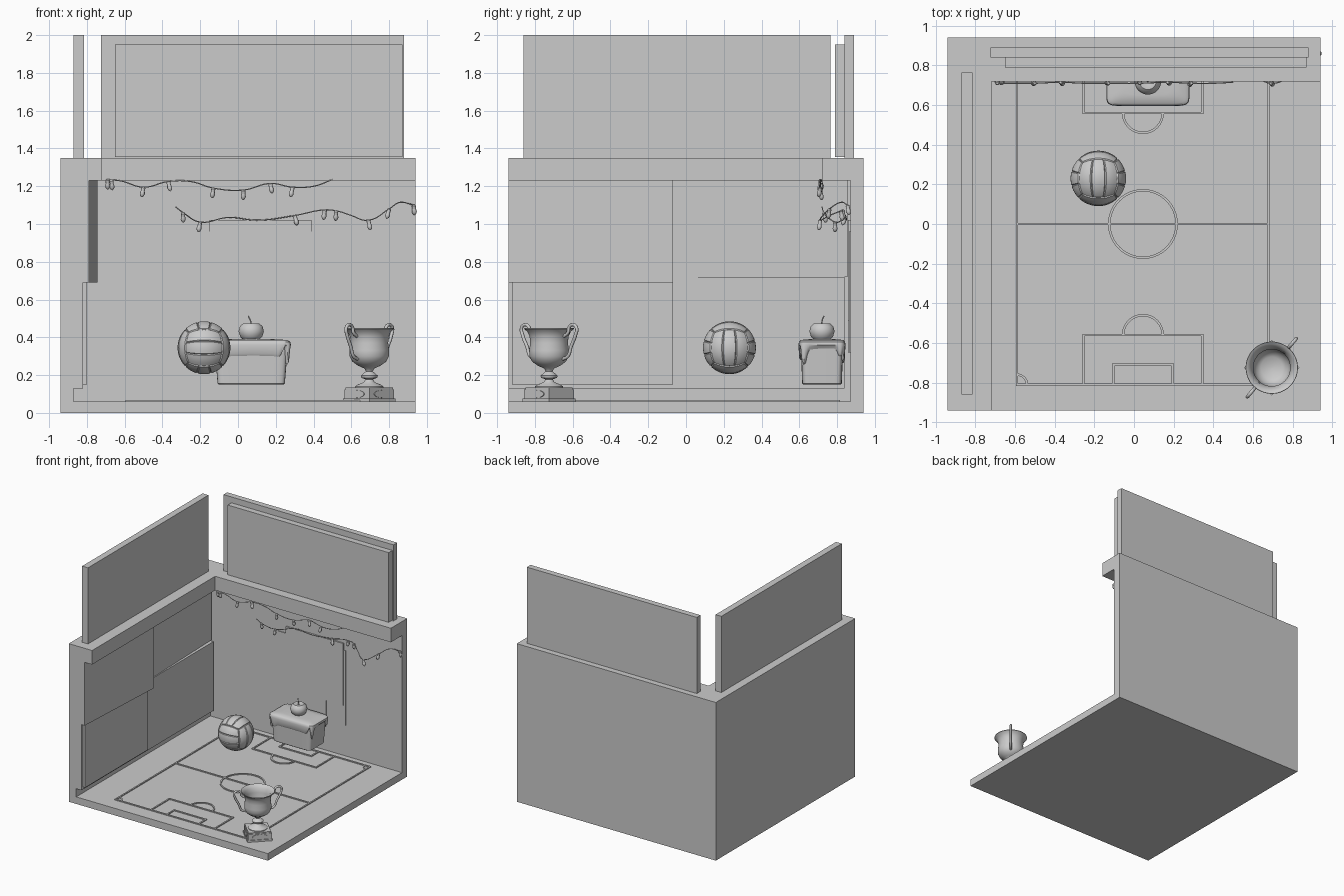
import bpy, bmesh, math
from math import sin, cos, pi
from mathutils import Vector, Matrix

if "Cube" in bpy.data.objects:
    bpy.data.objects.remove(bpy.data.objects["Cube"])

def add_mesh(name, verts, faces, smooth=False, merge=0.0):
    bm = bmesh.new()
    vs = [bm.verts.new(v) for v in verts]
    for f in faces:
        bm.faces.new([vs[i] for i in f])
    if merge:
        bmesh.ops.remove_doubles(bm, verts=bm.verts, dist=merge)
    bmesh.ops.recalc_face_normals(bm, faces=bm.faces)
    me = bpy.data.meshes.new(name)
    bm.to_mesh(me); bm.free()
    ob = bpy.data.objects.new(name, me)
    bpy.context.collection.objects.link(ob)
    if smooth:
        bpy.ops.object.select_all(action='DESELECT')
        ob.select_set(True)
        bpy.context.view_layer.objects.active = ob
        bpy.ops.object.shade_smooth_by_angle(angle=math.radians(40))
    return ob

def prism(name, pts, z0, z1):
    n = len(pts)
    verts = [(x, y, z0) for x, y in pts] + [(x, y, z1) for x, y in pts]
    faces = [list(range(n))[::-1], list(range(n, 2 * n))]
    faces += [(i, (i + 1) % n, n + (i + 1) % n, n + i) for i in range(n)]
    return add_mesh(name, verts, faces)

def box(name, x0, x1, y0, y1, z0, z1):
    return prism(name, [(x0, y0), (x1, y0), (x1, y1), (x0, y1)], z0, z1)

def loft(name, rings):
    n = len(rings[0])
    verts = [v for r in rings for v in r]
    faces = [(k*n + i, k*n + (i+1) % n, (k+1)*n + (i+1) % n, (k+1)*n + i)
             for k in range(len(rings) - 1) for i in range(n)]
    faces += [list(range(n))[::-1], list(range((len(rings)-1)*n, len(rings)*n))]
    return add_mesh(name, verts, faces, True)

def lathe(name, profile, loc, segs=40, tilt=None):
    rot = tilt or Matrix.Identity(3)
    return loft(name, [[Vector(loc) + rot @ Vector((r*cos(2*pi*i/segs), r*sin(2*pi*i/segs), z))
                        for i in range(segs)] for r, z in profile])

def tube(name, pts, radius):
    cu = bpy.data.curves.new(name, 'CURVE')
    cu.dimensions = '3D'
    cu.bevel_depth, cu.bevel_resolution, cu.resolution_u = radius, 2, 6
    cu.use_fill_caps = True
    sp = cu.splines.new('BEZIER')
    sp.bezier_points.add(len(pts) - 1)
    for b, p in zip(sp.bezier_points, pts):
        b.co = p
        b.handle_left_type = b.handle_right_type = 'AUTO'
    ob = bpy.data.objects.new(name, cu)
    bpy.context.collection.objects.link(ob)
    return ob

# room shell
box("floor", -.94, .94, -.94, .94, 0, .06)
box("left_wall", -.94, -.87, -.94, .94, .06, 1.23)
box("back_wall", -.87, .94, .87, .94, .06, 1.23)
prism("cornice", [(-.94, -.94), (-.72, -.94), (-.72, .72), (.94, .72), (.94, .94), (-.94, .94)], 1.23, 1.35)

# sign boards above the cornice
box("left_sign", -.87, -.815, -.86, .765, 1.35, 2.0)
box("back_sign", -.725, .88, .84, .89, 1.35, 2.0)
box("back_sign_panel", -.65, .87, .79, .84, 1.355, 1.95)

# left wall panels
box("lower_wall_panel", -.88, -.82, -.94, .84, .13, .72)
prism("upper_wall_panel", [(-.88, -.94), (-.80, -.94), (-.85, .855), (-.88, .855)], .72, 1.23)
prism("tilted_poster", [(-.86, -.94), (-.79, -.94), (-.745, -.07), (-.86, -.07)], .69, 1.23)
box("lower_poster", -.82, -.80, -.92, -.07, .15, .69)

# back wall pictures
box("wall_picture_back", -.23, .41, .864, .872, .32, .96)
box("wall_picture_front", -.15, .39, .858, .872, .49, 1.02)
box("wall_picture_stem", -.04, .23, .858, .872, .32, .49)

# pitch markings
PX0, PX1, PY, W, ZL = -.59, .68, .81, .006, .068
CX = (PX0 + PX1) / 2
def bar(x0, y0, x1, y1):
    box("pitch_line", min(x0, x1) - W, max(x0, x1) + W, min(y0, y1) - W, max(y0, y1) + W, .058, ZL)
def arc(cx, cy, r, a0, a1, n=32):
    pts = [(cx + q*cos(a), cy + q*sin(a)) for q, seq in ((r + W, range(n + 1)), (r - W, range(n, -1, -1)))
           for a in [a0 + (a1 - a0)*i/n for i in seq]]
    prism("pitch_arc", pts, .058, ZL)
for x in (PX0, PX1):
    bar(x, -PY, x, PY)
bar(PX0, 0, PX1, 0)
arc(CX, 0, .17, 0, pi)
arc(CX, 0, .17, pi, 2*pi)
for s in (-1, 1):
    e = s * PY
    bar(PX0, e, PX1, e)
    for hw, d in ((.30, .25), (.15, .10)):
        bar(CX - hw, e, CX - hw, e - s*d)
        bar(CX + hw, e, CX + hw, e - s*d)
        bar(CX - hw, e - s*d, CX + hw, e - s*d)
    m = -s * pi / 2
    arc(CX, e - s*.25, .10, m - pi/2, m + pi/2)
    for x, h in ((PX0, 1), (PX1, -1)):
        a = math.atan2(-s, h)
        arc(x, e, .05, a - pi/4, a + pi/4, 8)

# ball: three sunken-edge strips on each side of a cube-sphere
R, C = .14, Vector((-.18, .23, .345))
us = [0, .07, .3, .5, .7, .93, 1]
vs_ = [0, .025] + [i/12 for i in range(1, 12)] + [.975, 1]
verts, faces = [], []
for axis, (ua, va) in enumerate(((1, 2), (2, 0), (0, 1))):
    for sign in (-1, 1):
        for strip in range(3):
            base = len(verts)
            for i, u in enumerate(us):
                for j, v in enumerate(vs_):
                    p = Vector((0, 0, 0))
                    p[axis] = sign
                    p[ua] = math.tan((-1 + 2*(strip + u)/3) * pi/4)
                    p[va] = math.tan((-1 + 2*v) * pi/4)
                    edge = i in (0, len(us)-1) or j in (0, len(vs_)-1)
                    verts.append(C + p.normalized() * R * (.965 if edge else 1))
            m = len(vs_)
            faces += [(base + i*m + j, base + (i+1)*m + j, base + (i+1)*m + j+1, base + i*m + j+1)
                      for i in range(len(us)-1) for j in range(m-1)]
add_mesh("ball", verts, faces, True, 1e-4)

# cake slice body, dripping icing, cherry with stem
KX, KY = .07, .72
def loop(hx, hy, zf, n=96, e=.22):
    out = []
    for i in range(n):
        t = 2*pi*i/n
        c, s = cos(t), sin(t)
        out.append((KX + hx*math.copysign(abs(c)**e, c), KY + hy*math.copysign(abs(s)**e, s), zf(t)))
    return out
flat = lambda z: (lambda t: z)
loft("cake_body", [loop(.170, .100, flat(.15)), loop(.178, .105, flat(.155)), loop(.195, .112, flat(.36))])
def drip(t):
    return .31 + .028*sin(5*t + .6) + .022*sin(8*t + 2)
loft("cake_icing", [loop(.18, .10, lambda t: drip(t) + .005), loop(.195, .115, lambda t: drip(t) - .004),
                    loop(.203, .122, lambda t: drip(t) + .008), loop(.21, .125, flat(.36)),
                    loop(.207, .122, flat(.376)), loop(.19, .112, flat(.386)),
                    loop(.12, .07, flat(.39), e=.5), loop(.03, .02, flat(.392), e=1)])
lathe("cherry", [(.001, -.056), (.035, -.048), (.058, -.025), (.067, .004), (.06, .03), (.042, .046),
                 (.02, .046), (.001, .038)], (KX, KY, .428), 32)
tube("cherry_stem", [(KX, KY, .46), (KX - .003, KY, .485), (KX - .015, KY + .01, .513)], .0035)

# trophy
TX, TY = .695, -.725
def diamond(h):
    return [(TX + h, TY), (TX, TY + h), (TX - h, TY), (TX, TY - h)]
prism("trophy_plinth_lower", diamond(.14), .06, .075)
prism("trophy_plinth", diamond(.132), .075, .125)
prism("trophy_plinth_top", diamond(.125), .125, .135)
for sx in (-1, 1):
    nrm = Vector((sx, -1, 0)).normalized()
    side = Vector((1, sx, 0)).normalized()
    mid = Vector((TX + sx*.066, TY - .066, .10))
    loft("trophy_plaque", [[mid + nrm*d + side*.058*cos(2*pi*i/32) + Vector((0, 0, .02*sin(2*pi*i/32)))
                            for i in range(32)] for d in (-.004, .005)])
lathe("trophy_cup", [(.075, .13), (.075, .14), (.06, .15), (.028, .163), (.02, .178), (.042, .186), (.045, .197),
                     (.03, .21), (.018, .22), (.026, .235), (.06, .25), (.09, .272), (.104, .30), (.105, .33),
                     (.1, .37), (.103, .405), (.115, .43), (.132, .445), (.13, .45), (.12, .445), (.104, .425),
                     (.093, .39), (.094, .32), (.08, .285), (.055, .265), (.001, .262)], (TX, TY, 0), 48)
ha = math.radians(50)
for s in (-1, 1):
    path = [(.095, .285), (.13, .30), (.152, .35), (.182, .41), (.19, .45), (.165, .467), (.14, .455),
            (.13, .425), (.102, .405)]
    tube("trophy_handle", [(TX + s*r*cos(ha), TY + s*r*sin(ha), z) for r, z in path], .009)

# string lights with hanging bulbs
def string(name, pts, bulbs):
    tube(name, pts, .003)
    for k, (x, y, z) in enumerate(bulbs):
        tilt = Matrix.Rotation(.25*sin(2.3*k), 3, 'Y') @ Matrix.Rotation(.2*cos(1.7*k), 3, 'X')
        lathe("bulb_socket", [(.010, -.022), (.011, -.004), (.006, .002)], (x, y, z), 10, tilt)
        lathe("bulb", [(.002, -.054), (.009, -.048), (.0135, -.035), (.010, -.02)], (x, y, z), 10, tilt)
p1 = [(-.69, .71, 1.235), (-.62, .71, 1.228), (-.5, .71, 1.195), (-.37, .715, 1.225), (-.25, .71, 1.225),
      (-.13, .71, 1.19), (.03, .71, 1.18), (.17, .715, 1.215), (.29, .71, 1.195), (.4, .71, 1.20), (.5, .715, 1.235)]
string("upper_light_string", p1, [p1[i] for i in (0, 2, 3, 5, 6, 7, 8, 9)][:7] + [(-.67, .71, 1.232)])
p2 = [(-.33, .72, 1.09), (-.29, .73, 1.06), (-.2, .79, 1.01), (-.05, .84, 1.035), (.1, .85, 1.02), (.3, .84, 1.045),
      (.46, .83, 1.075), (.52, .82, 1.07), (.6, .76, 1.045), (.69, .71, 1.02), (.8, .76, 1.08), (.86, .82, 1.115),
      (.93, .855, 1.10)]
string("lower_light_string", p2, [p2[i] for i in (1, 2, 5, 6, 7, 9, 10, 12)])
